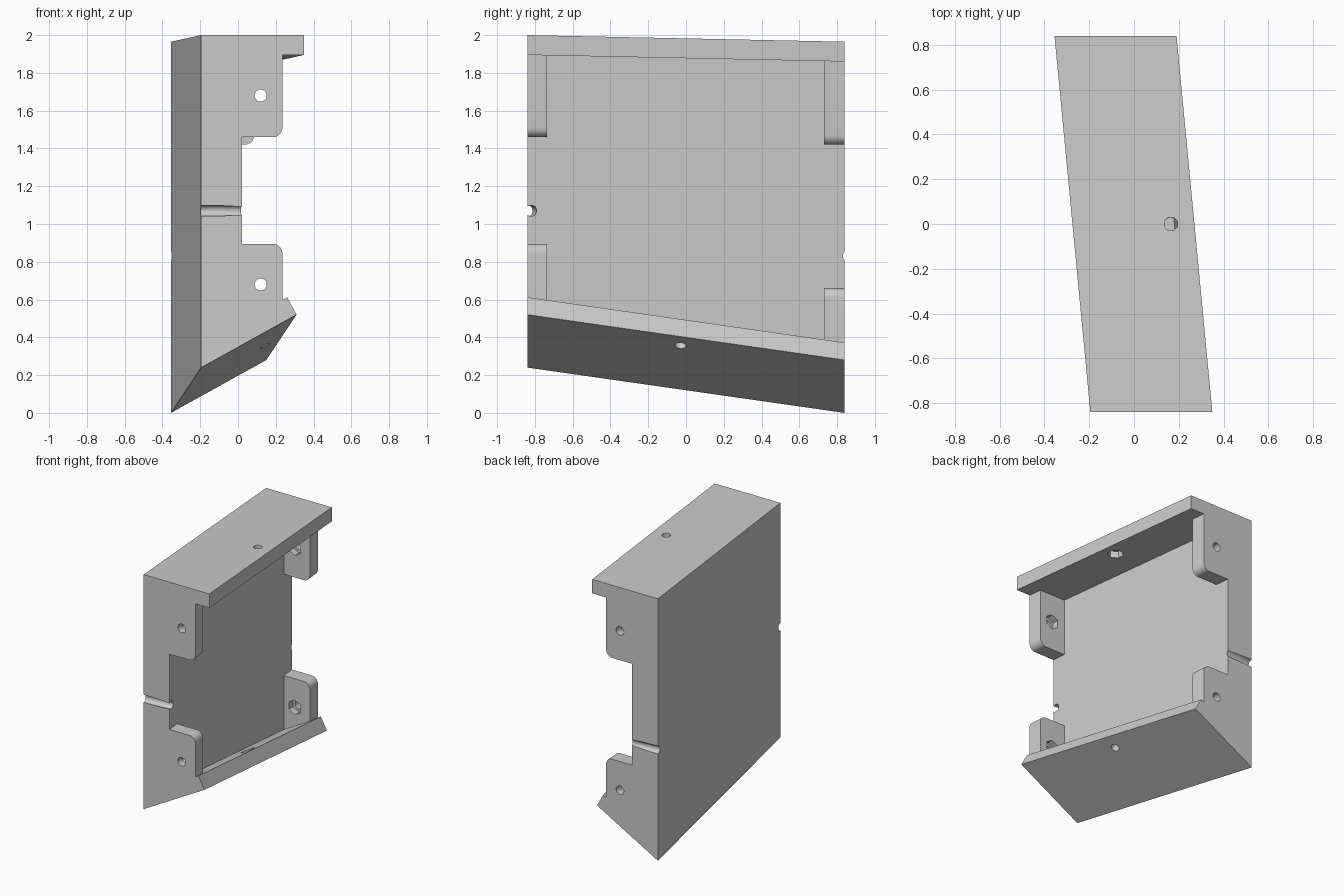
import bpy, bmesh, math
from mathutils import Vector

if "Cube" in bpy.data.objects:
    bpy.data.objects.remove(bpy.data.objects["Cube"])

Y = 0.84          # half length
SHEAR = -0.16     # sideways shift from near end to far end


def loft(name, profile, y0, y1):
    """Sheared prism; profile points are (x, z, z drop over the full length)."""
    bm = bmesh.new()
    rings = []
    for y in (y0, y1):
        t = (y + Y) / (2 * Y)
        rings.append([bm.verts.new((x + SHEAR * t, y, z - d * t)) for x, z, d in profile])
    a, b = rings
    n = len(profile)
    bm.faces.new(a)
    bm.faces.new(b[::-1])
    for i in range(n):
        j = (i + 1) % n
        bm.faces.new((a[j], a[i], b[i], b[j]))
    bmesh.ops.recalc_face_normals(bm, faces=bm.faces)
    me = bpy.data.meshes.new(name)
    bm.to_mesh(me)
    bm.free()
    ob = bpy.data.objects.new(name, me)
    bpy.context.collection.objects.link(ob)
    return ob


def boolean(target, tool, op):
    m = target.modifiers.new(op.lower(), 'BOOLEAN')
    m.operation, m.solver, m.object = op, 'EXACT', tool
    bpy.context.view_layer.objects.active = target
    bpy.ops.object.modifier_apply(modifier=m.name)
    bpy.data.objects.remove(tool)


def drill(target, centre, axis, radius, length, sides=32):
    rot = Vector(axis).to_track_quat('Z', 'Y').to_euler()
    bpy.ops.mesh.primitive_cylinder_add(vertices=sides, radius=radius, depth=length,
                                        location=centre, rotation=rot)
    tool = bpy.context.object
    tool.hide_render = True
    boolean(target, tool, 'DIFFERENCE')


# back panel, top plate and angled floor in one channel section
T, B = 0.035, 0.24
body = loft("bracket_panel", [(-0.195, 0.24, B), (0.31, 0.52, B), (0.26, 0.612, B),
                              (0.02, 0.479, B), (0.02, 1.895, T), (0.35, 1.895, T),
                              (0.35, 2.0, T), (-0.195, 2.0, T)], -Y, Y)


# rounded bolt tabs at both ends
def corner(z, sign, r=0.05, x=0.235, steps=8):
    pts = []
    for i in range(steps + 1):
        a = math.pi / 2 * i / steps
        pts.append((x - r + r * math.sin(a), z + sign * (r - r * math.cos(a)), T))
    return pts


X0 = -0.05
for y0, y1, full, zup, zlow, floor in ((-Y, -0.735, 0, 1.46, 0.895, 0.55),
                                       (0.73, Y, 1, 1.42, 0.66, 0.325)):
    drop = lambda pts: [(x, z, 0) for x, z, _ in pts]
    upper = [(X0, zup, 0)] + drop(corner(zup, 1)) + [(0.235, 1.92, 0), (X0, 1.92, 0)]
    lower = [(X0, zlow, 0)] + drop(corner(zlow, -1)) + [(0.235, floor, 0), (X0, floor - 0.158, 0)]
    for prof in (upper, lower):
        boolean(body, loft("bolt_tab", prof, y0, y1), 'UNION')

# bolt holes with hexagonal nut pockets on the inner side of the tabs
for x, z, end, inner in ((0.12, 1.68, -Y, -0.735), (0.12, 0.68, -Y, -0.735),
                         (-0.04, 1.64, Y, 0.73), (-0.04, 0.445, Y, 0.73)):
    drill(body, (x, end, z), (0, 1, 0), 0.032, 0.36)
    drill(body, (x, inner, z), (0, 1, 0), 0.056, 0.1, 6)

# top plate hole and floor hole, both with nut pockets inside
n_top = Vector((0, 0.0208, 1)).normalized()
n_floor = Vector((0.505, 0, 0.28)).cross(Vector((SHEAR, 2 * Y, -B))).normalized()
for outer, n in ((Vector((0.165, 0, 1.982)), -n_top), (Vector((0.147, -0.03, 0.355)), n_floor)):
    if n.z > 0 and outer.z > 1:
        n = -n
    drill(body, outer, n, 0.03, 0.3)
    drill(body, outer + n * 0.105, n, 0.056, 0.1, 6)

# half-open channels across both ends of the panel
n_panel = Vector((2 * Y, -SHEAR, 0)).normalized()
drill(body, (-0.0875, -0.83, 1.07), n_panel, 0.029, 0.5)
drill(body, (-0.2475, 0.85, 0.83), n_panel, 0.029, 0.5)

# smooth curved walls, crisp edges
bpy.ops.object.select_all(action='DESELECT')
body.select_set(True)
bpy.context.view_layer.objects.active = body
bpy.ops.object.shade_smooth_by_angle(angle=math.radians(30))
